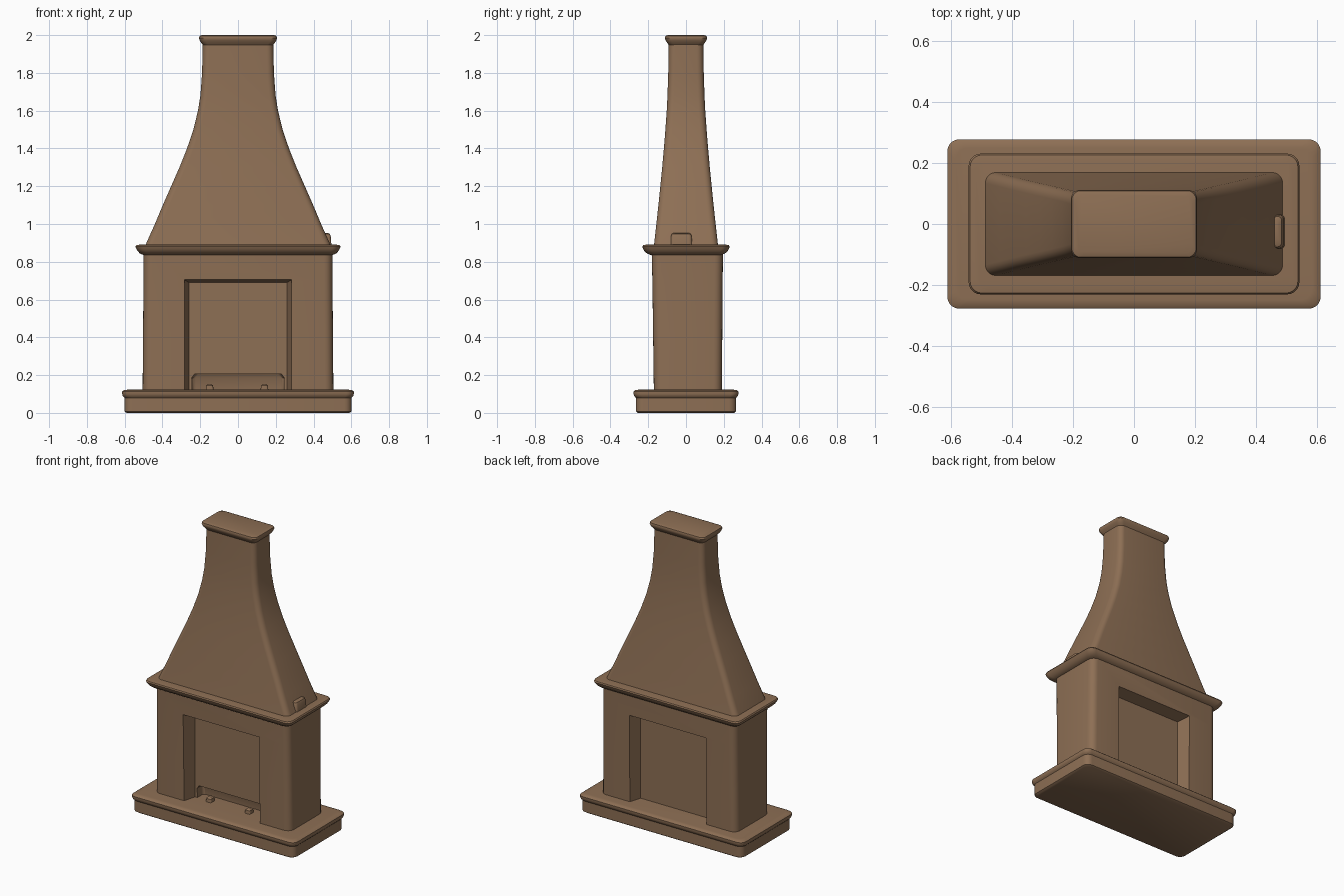
import bpy
import bmesh
from math import radians, sin, cos, pi

cube = bpy.data.objects.get("Cube")
if cube:
    bpy.data.objects.remove(cube, do_unlink=True)

clay = bpy.data.materials.new("warm brown clay")
clay.use_nodes = True
clay.diffuse_color = (0.27, 0.16, 0.09, 1)
clay.node_tree.nodes["Principled BSDF"].inputs["Base Color"].default_value = clay.diffuse_color


def loft(name, levels, radius=0.04, center=(0, 0), steps=5):
    """Stack rounded rectangles; each level is (z, half width, front y, back y)."""
    bm = bmesh.new()
    rings = []
    for z, w, front, back in levels:
        ring = []
        mid, half = (front + back) / 2, (back - front) / 2
        r = min(radius, w * 0.9, half * 0.9)
        for corner, (sx, sy) in enumerate([(1, 1), (-1, 1), (-1, -1), (1, -1)]):
            for i in range(steps + 1):
                a = (corner + i / steps) * pi / 2
                ring.append(bm.verts.new((
                    center[0] + sx * (w - r) + r * cos(a),
                    center[1] + mid + sy * (half - r) + r * sin(a), z)))
        rings.append(ring)
    for low, high in zip(rings, rings[1:]):
        for i in range(len(low)):
            j = (i + 1) % len(low)
            bm.faces.new((low[i], low[j], high[j], high[i]))
    bm.faces.new(rings[0][::-1])
    bm.faces.new(rings[-1])
    mesh = bpy.data.meshes.new(name)
    bm.to_mesh(mesh)
    bm.free()
    obj = bpy.data.objects.new(name, mesh)
    bpy.context.collection.objects.link(obj)
    mesh.materials.append(clay)
    return obj


def smooth(obj, angle=38):
    bpy.ops.object.select_all(action='DESELECT')
    obj.select_set(True)
    bpy.context.view_layer.objects.active = obj
    bpy.ops.object.shade_smooth_by_angle(angle=radians(angle))


def cut(obj, cutter):
    mod = obj.modifiers.new("opening", 'BOOLEAN')
    mod.object = cutter
    mod.solver = 'EXACT'
    bpy.context.view_layer.objects.active = obj
    bpy.ops.object.modifier_apply(modifier=mod.name)
    bpy.data.objects.remove(cutter, do_unlink=True)


def opening(side, outer_y, inner_y):
    """Tapered block that carves a recess with splayed sides."""
    bm = bmesh.new()
    rings = []
    for y, w, top in [(outer_y, 0.3, 0.715), (inner_y, 0.26, 0.69)]:
        rings.append([bm.verts.new((x, side * y, z)) for x, z in
                      [(-w, 0.05), (w, 0.05), (w, top), (-w, top)]])
    for i in range(4):
        j = (i + 1) % 4
        bm.faces.new((rings[0][i], rings[0][j], rings[1][j], rings[1][i]))
    bm.faces.new(rings[0])
    bm.faces.new(rings[1])
    bmesh.ops.recalc_face_normals(bm, faces=bm.faces)
    mesh = bpy.data.meshes.new("opening_cutter")
    bm.to_mesh(mesh)
    bm.free()
    obj = bpy.data.objects.new("opening_cutter", mesh)
    bpy.context.collection.objects.link(obj)
    obj.hide_render = True
    return obj


def even(levels):
    """Expand (z, half width, half depth) to symmetric loft levels."""
    return [(z, w, -d, d) for z, w, d in levels]


# Hearth slab with an overhanging lip
hearth = loft("hearth", even([
    (0, 0.59, 0.255), (0.008, 0.602, 0.266), (0.08, 0.602, 0.266),
    (0.088, 0.61, 0.273), (0.1, 0.613, 0.278), (0.113, 0.613, 0.278),
    (0.12, 0.604, 0.27), (0.123, 0.585, 0.25)]))

# Firebox body, recessed front and back
body = loft("firebox_body", [
    (0.1, 0.505, -0.17, 0.19), (0.4, 0.503, -0.174, 0.192),
    (0.7, 0.5, -0.178, 0.194), (0.86, 0.5, -0.182, 0.196)], radius=0.045)
cut(body, opening(-1, 0.24, 0.085))
cut(body, opening(1, 0.24, 0.11))

# Low pocket at the foot of the front recess
pocket = loft("pocket_cutter", [
    (0.05, 0.24, -0.12, -0.02), (0.185, 0.245, -0.12, -0.02),
    (0.205, 0.23, -0.11, -0.03)], radius=0.02)
pocket.hide_render = True
cut(body, pocket)

# Mantel shelf with moulded edge
mantel = loft("mantel_shelf", even([
    (0.835, 0.498, 0.185), (0.843, 0.518, 0.205), (0.855, 0.53, 0.219),
    (0.868, 0.538, 0.227), (0.88, 0.543, 0.231), (0.888, 0.538, 0.227),
    (0.891, 0.52, 0.21)]))

# Flared hood rising into the chimney neck
hood = loft("chimney_hood", even([
    (0.87, 0.495, 0.172), (0.9, 0.485, 0.168), (1.0, 0.44, 0.157),
    (1.1, 0.398, 0.146), (1.2, 0.354, 0.136), (1.3, 0.31, 0.126),
    (1.4, 0.27, 0.117), (1.5, 0.236, 0.109), (1.6, 0.212, 0.102),
    (1.68, 0.199, 0.098), (1.8, 0.19, 0.094), (1.96, 0.187, 0.092)]), radius=0.035)

# Chimney cap
cap = loft("chimney_cap", even([
    (1.945, 0.183, 0.09), (1.958, 0.194, 0.099), (1.972, 0.203, 0.108),
    (1.985, 0.207, 0.112), (1.995, 0.204, 0.109), (2.0, 0.192, 0.097)]), radius=0.03)

# Small damper block on the hood's left flank
damper = loft("damper_block", even([
    (0.88, 0.04, 0.057), (0.935, 0.036, 0.055), (0.948, 0.03, 0.05),
    (0.953, 0.02, 0.04)]), radius=0.015, center=(0.455, -0.025))

# Low feet of the grate
for side, x in (("right", -0.15), ("left", 0.14)):
    foot = loft(side + "_grate_foot", even([
        (0.11, 0.022, 0.025), (0.145, 0.018, 0.022), (0.152, 0.01, 0.015)]),
        radius=0.01, center=(x, -0.08))
    smooth(foot)

for part in (hearth, body, mantel, hood, cap, damper):
    smooth(part)
